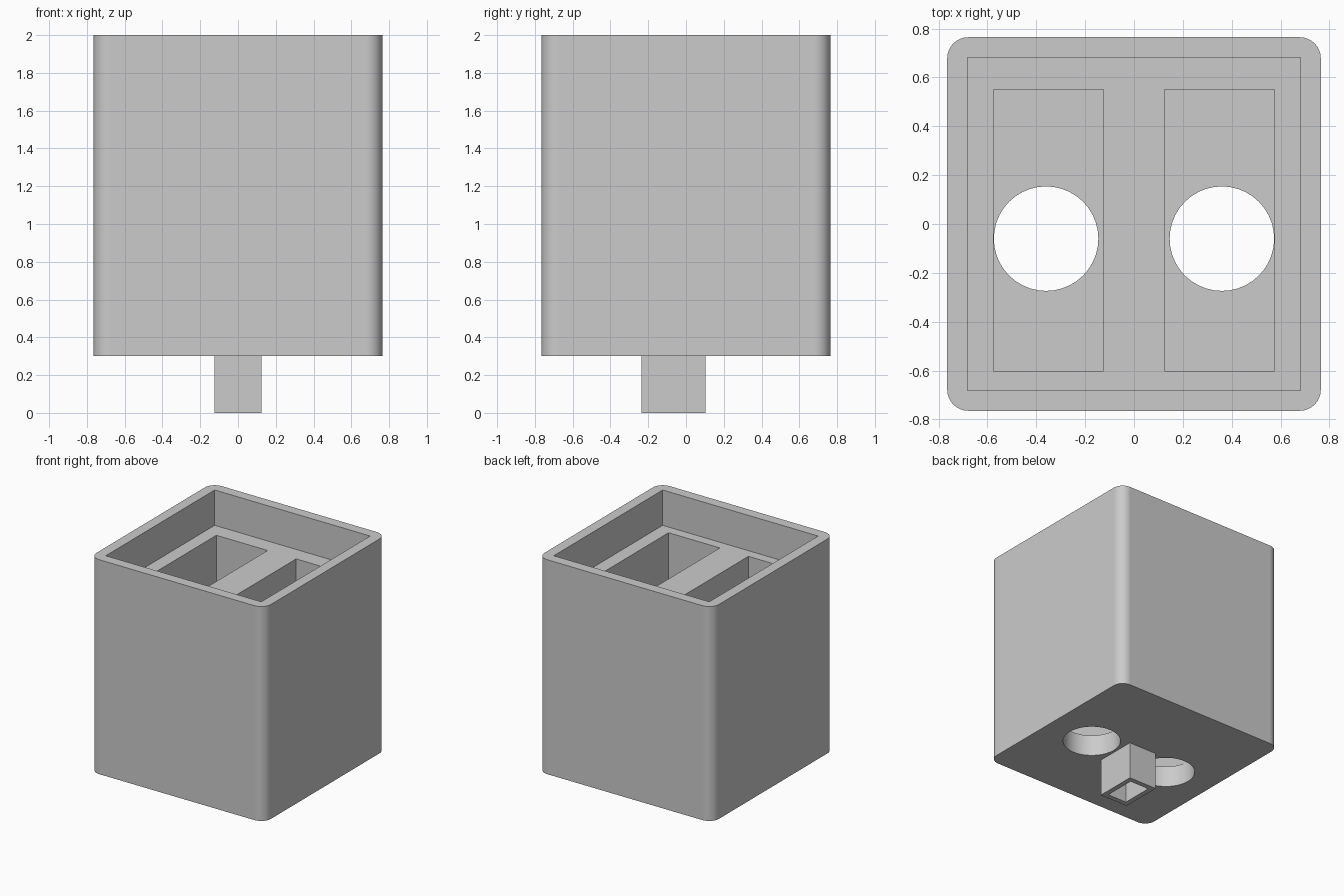
import bpy
import bmesh
import math
from mathutils import Matrix, Vector

cube = bpy.data.objects.get("Cube")
if cube:
    bpy.data.objects.remove(cube, do_unlink=True)

grey = bpy.data.materials.new("light_grey")
grey.use_nodes = True
grey.diffuse_color = (0.6, 0.6, 0.6, 1)
grey.node_tree.nodes["Principled BSDF"].inputs["Base Color"].default_value = (0.6, 0.6, 0.6, 1)


def make_object(name, bm):
    mesh = bpy.data.meshes.new(name)
    bm.to_mesh(mesh)
    bm.free()
    mesh.materials.append(grey)
    obj = bpy.data.objects.new(name, mesh)
    bpy.context.collection.objects.link(obj)
    return obj


def box(name, low, high, corner=0):
    """Box between two corners, with optional rounded upright edges."""
    low, high = Vector(low), Vector(high)
    bm = bmesh.new()
    bmesh.ops.create_cube(bm, size=1)
    bmesh.ops.transform(bm, verts=bm.verts,
                        matrix=Matrix.Translation((low + high) / 2) @ Matrix.Diagonal((*(high - low), 1)))
    if corner:
        upright = [e for e in bm.edges
                   if abs(e.verts[0].co.z - e.verts[1].co.z) > 0.1]
        bmesh.ops.bevel(bm, geom=upright, offset=corner, segments=8,
                        profile=0.5, affect='EDGES')
    return make_object(name, bm)


def cylinder(name, radius, x, y, bottom, top):
    bm = bmesh.new()
    bmesh.ops.create_cone(bm, cap_ends=True, segments=40, radius1=radius,
                          radius2=radius, depth=top - bottom,
                          matrix=Matrix.Translation((x, y, (bottom + top) / 2)))
    return make_object(name, bm)


def activate(obj):
    bpy.ops.object.select_all(action='DESELECT')
    obj.select_set(True)
    bpy.context.view_layer.objects.active = obj


def cut(obj, cutter):
    """Subtract the cutter from the object, then discard it."""
    cutter.hide_render = True
    mod = obj.modifiers.new("cut", 'BOOLEAN')
    mod.operation = 'DIFFERENCE'
    mod.solver = 'EXACT'
    mod.object = cutter
    activate(obj)
    bpy.ops.object.modifier_apply(modifier=mod.name)
    bpy.data.objects.remove(cutter, do_unlink=True)


BASE, FLOOR, SHELF, TOP = 0.3, 0.47, 1.72, 2.0
HALF, RIM = 0.765, 0.682

# Housing with a recessed shelf at the top
housing = box("housing", (-HALF, -HALF, BASE), (HALF, HALF, TOP), corner=0.086)
cut(housing, box("recess", (-RIM, -RIM, SHELF), (RIM, RIM, TOP + 0.1)))

# Two deep pockets, each with a round hole through the floor
for side in (-1, 1):
    x1, x2 = sorted((side * 0.125, side * 0.575))
    cut(housing, box("pocket", (x1, -0.603, FLOOR), (x2, 0.55, SHELF + 0.1)))
    cut(housing, cylinder("hole", 0.214, side * 0.36, -0.06, BASE - 0.1, FLOOR + 0.1))

# Hollow stem below the housing
stem = box("stem", (-0.125, -0.235, 0), (0.125, 0.102, BASE))
cut(stem, box("socket", (-0.085, -0.195, -0.1), (0.085, 0.062, BASE + 0.1)))

# Smooth the round surfaces and keep the flat ones flat
activate(housing)
bpy.ops.object.shade_smooth_by_angle(angle=math.radians(30))
weighted = housing.modifiers.new("weighted_normals", 'WEIGHTED_NORMAL')
weighted.keep_sharp = True
